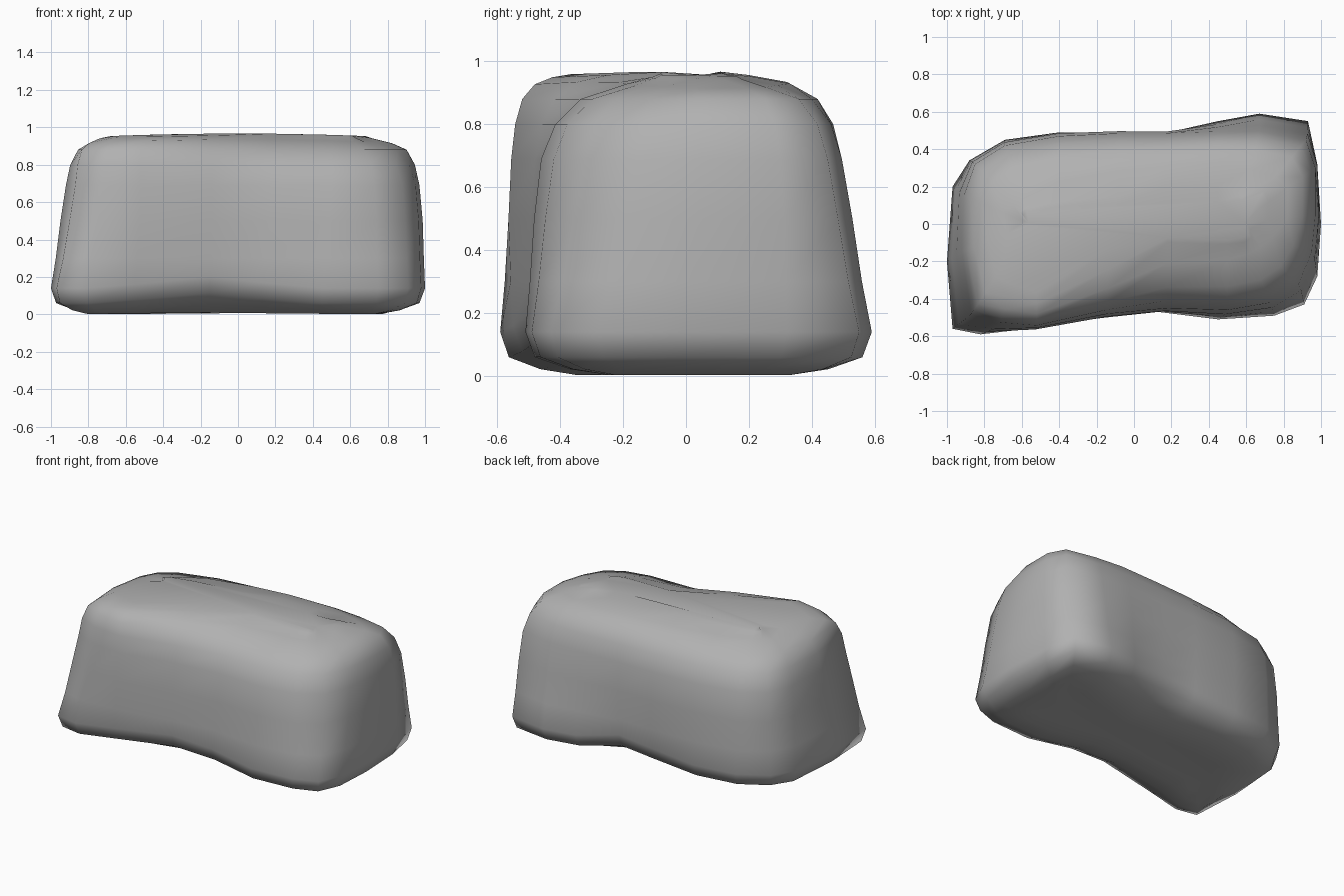
import bpy, bmesh
from mathutils import Vector

if "Cube" in bpy.data.objects:
    bpy.data.objects.remove(bpy.data.objects["Cube"])

# Plan outlines, counter-clockwise from the front left corner
low = [(-.97, -.56), (-.82, -.59), (-.55, -.55), (-.15, -.50), (.13, -.47), (.45, -.51), (.75, -.49),
       (.91, -.43), (.98, -.28), (1, 0), (.98, .32), (.93, .55), (.67, .59), (.45, .55), (.17, .48),
       (-.08, .49), (-.40, .49), (-.69, .45), (-.88, .34), (-.97, .20), (-1, -.20)]
high = [(-.87, -.48), (-.72, -.54), (-.52, -.555), (-.14, -.48), (.18, -.45), (.50, -.46), (.73, -.42),
        (.88, -.32), (.95, -.15), (.97, .05), (.97, .30), (.92, .45), (.67, .495), (.45, .495), (.17, .485),
        (-.08, .485), (-.40, .47), (-.69, .42), (-.85, .32), (-.91, .15), (-.92, -.15)]
# How strongly the top shoulder is rounded around the outline
top_round = [.9, .6, .5, .9, 1.6, 1.8, 1.9, 1.9, 1.5, 1, 1.2, 1.7, 1.4, 1.1, 1.1,
             1.3, 1.6, 2, 2, 1.5, 1]
# Where the bottom rim lifts off the ground
lift = {2: .02, 3: .06, 4: .03, 14: .05, 15: .03}

# Levels: height, blend from low to high outline, inset toward the core
levels = [(.01, 0, .38), (.003, 0, .27), (.022, 0, .14), (.06, 0, .03), (.14, 0, 0), (.30, .38, -.005),
          (.50, .75, -.01), (.69, 1, 0), (.80, 1, .025), (.88, 1, .07), (.935, 1, .15),
          (.957, 1, .26), (.967, 1, .38)]


def ring_point(i, z, blend, inset):
    p = Vector(low[i]).lerp(Vector(high[i]), blend)
    core = Vector((max(-.55, min(.55, p.x)), 0))
    if z > .75:
        inset = min(inset * top_round[i], .30 + .2 * inset)
    p -= (p - core).normalized() * inset
    if z > .9:
        z -= .03 * p.x ** 2
    elif z < .2:
        z += lift.get(i, 0) * max(0, 1 - inset / .3)
    return p.x, p.y, z


# Boulder body lofted through the levels
bm = bmesh.new()
n = len(low)
rings = [[bm.verts.new(ring_point(i, *lv)) for i in range(n)] for lv in levels]
for r, s in zip(rings, rings[1:]):
    for i in range(n):
        j = (i + 1) % n
        bm.faces.new((r[i], r[j], s[j], s[i]))

# Bottom and top caps
bm.faces.new(rings[0][::-1])
bm.faces.new(rings[-1])
bmesh.ops.recalc_face_normals(bm, faces=bm.faces)
for f in bm.faces:
    f.smooth = True
mesh = bpy.data.meshes.new("boulder")
bm.to_mesh(mesh)
bm.free()

# Dark stone grey
stone = bpy.data.materials.new("stone")
stone.diffuse_color = (.44, .44, .44, 1)
stone.use_nodes = True
stone.node_tree.nodes["Principled BSDF"].inputs["Base Color"].default_value = stone.diffuse_color
mesh.materials.append(stone)
bpy.context.collection.objects.link(bpy.data.objects.new("boulder", mesh))
